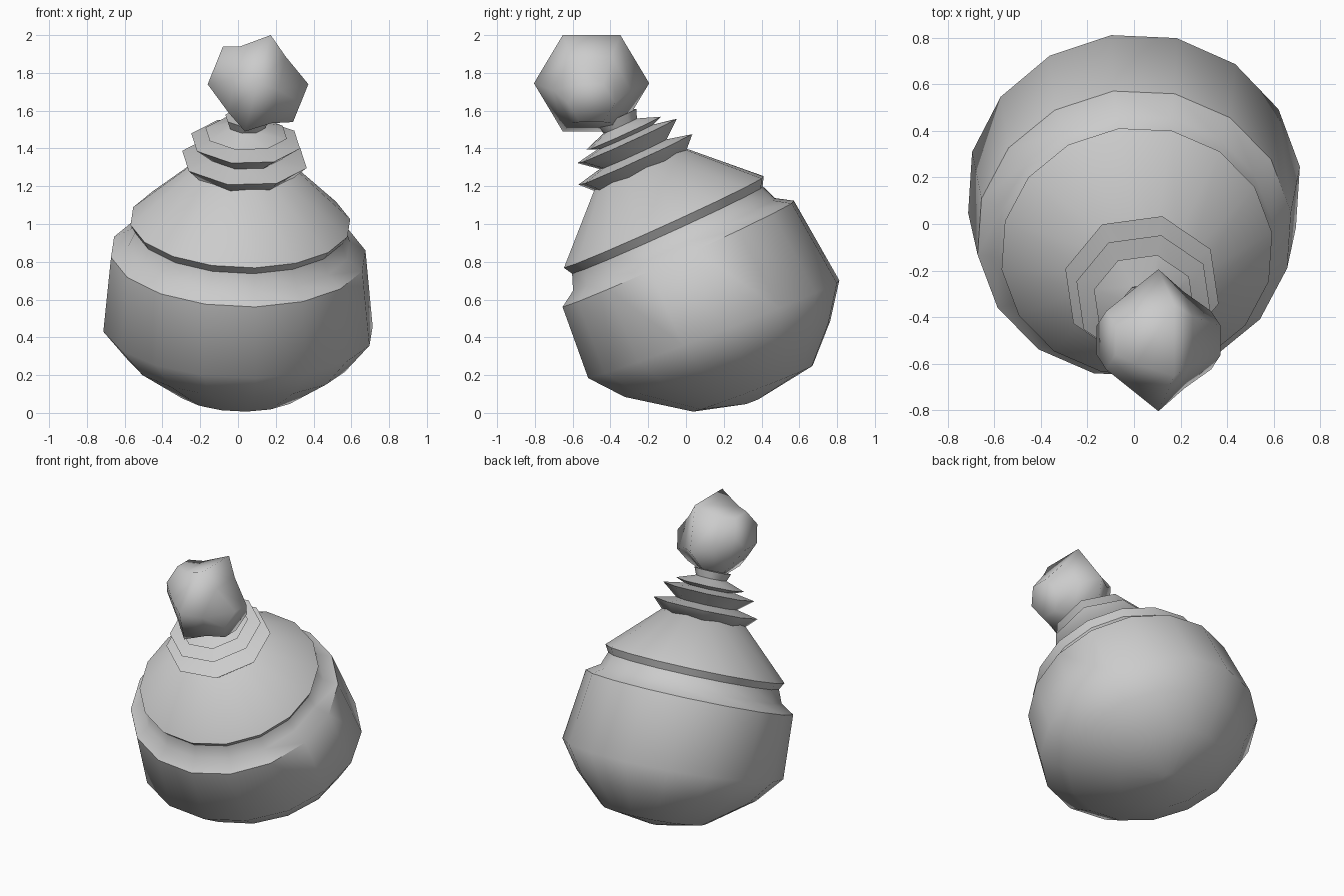
import bpy, bmesh, math
from mathutils import Vector, Euler

cube = bpy.data.objects.get("Cube")
if cube:
    bpy.data.objects.remove(cube, do_unlink=True)

grey = bpy.data.materials.new("plain_grey")
grey.use_nodes = True
COLOUR = (0.6, 0.6, 0.6, 1)
grey.diffuse_color = COLOUR
grey.node_tree.nodes["Principled BSDF"].inputs["Base Color"].default_value = COLOUR

LEAN = math.radians(24.4)    # forward lean of the bottle
SIDE = math.radians(2)       # slight lean to the side
TWIST = math.radians(14)


def ring(sides, centre, radius, rotation, twist=TWIST):
    """Points of a regular polygon around a centre."""
    rot = Euler(rotation).to_matrix()
    step = math.tau / sides
    return [Vector(centre) + rot @ Vector((radius * math.sin(twist + i * step),
                                           radius * math.cos(twist + i * step), 0))
            for i in range(sides)]


def axis_ring(sides, radius, s):
    """Ring at distance s along the leaning axis, from the lip."""
    centre = (0.012 + 0.06 * s, -0.115 - math.sin(LEAN) * s, 1.005 + math.cos(LEAN) * s)
    return ring(sides, centre, radius, (LEAN, SIDE, 0))


def loft(name, rings, sharp):
    """Skin a stack of rings and close both ends."""
    bm = bmesh.new()
    loops = [[bm.verts.new(p) for p in r] for r in rings]
    for a, b in zip(loops, loops[1:]):
        n = len(a)
        for i in range(n):
            j = (i + 1) % n
            bm.faces.new((a[i], a[j], b[j], b[i]))
    bm.faces.new(loops[0])
    bm.faces.new(loops[-1])
    bmesh.ops.recalc_face_normals(bm, faces=bm.faces)
    mesh = bpy.data.meshes.new(name)
    bm.to_mesh(mesh)
    bm.free()
    mesh.materials.append(grey)
    obj = bpy.data.objects.new(name, mesh)
    bpy.context.collection.objects.link(obj)
    bpy.ops.object.select_all(action='DESELECT')
    obj.select_set(True)
    bpy.context.view_layer.objects.active = obj
    bpy.ops.object.shade_smooth_by_angle(angle=math.radians(sharp))
    return obj


# Bottle body: rounded bottom, shoulder, groove, lip and cone
bottom = [(0.35, 0.06, 0.04, 21), (0.355, 0.13, 0.343, 21),
          (0.22, 0.285, 0.585, 20), (0.147, 0.443, 0.72, 21)]
body = [ring(16, (0, y, z), r, (math.radians(t), SIDE, 0)) for y, z, r, t in bottom]
body += [axis_ring(16, r, s) for r, s in
         [(0.68, -0.179), (0.593, -0.124), (0.56, -0.04), (0.587, 0.006), (0.25, 0.33)]]
loft("bottle_body", body, 50)

# Neck: stacked flaring collars
collars = [(0.27, 0.3), (0.341, 0.37), (0.2, 0.4), (0.298, 0.477), (0.165, 0.5),
           (0.223, 0.522), (0.1, 0.565), (0.12, 0.613)]
loft("bottle_neck", [axis_ring(8, r, s) for r, s in collars], 50)

# Stopper: six-sided bead lying sideways
bead = [(-0.12, 1.84, 0.125, 22), (-0.02, 1.765, 0.205, 10), (0.105, 1.745, 0.305, 15),
        (0.215, 1.71, 0.208, 12), (0.332, 1.64, 0.125, 22)]
loft("stopper", [ring(6, (x, -0.5, z), r, (0, math.radians(90 + t), 0), 0)
                 for x, z, r, t in bead], 80)
